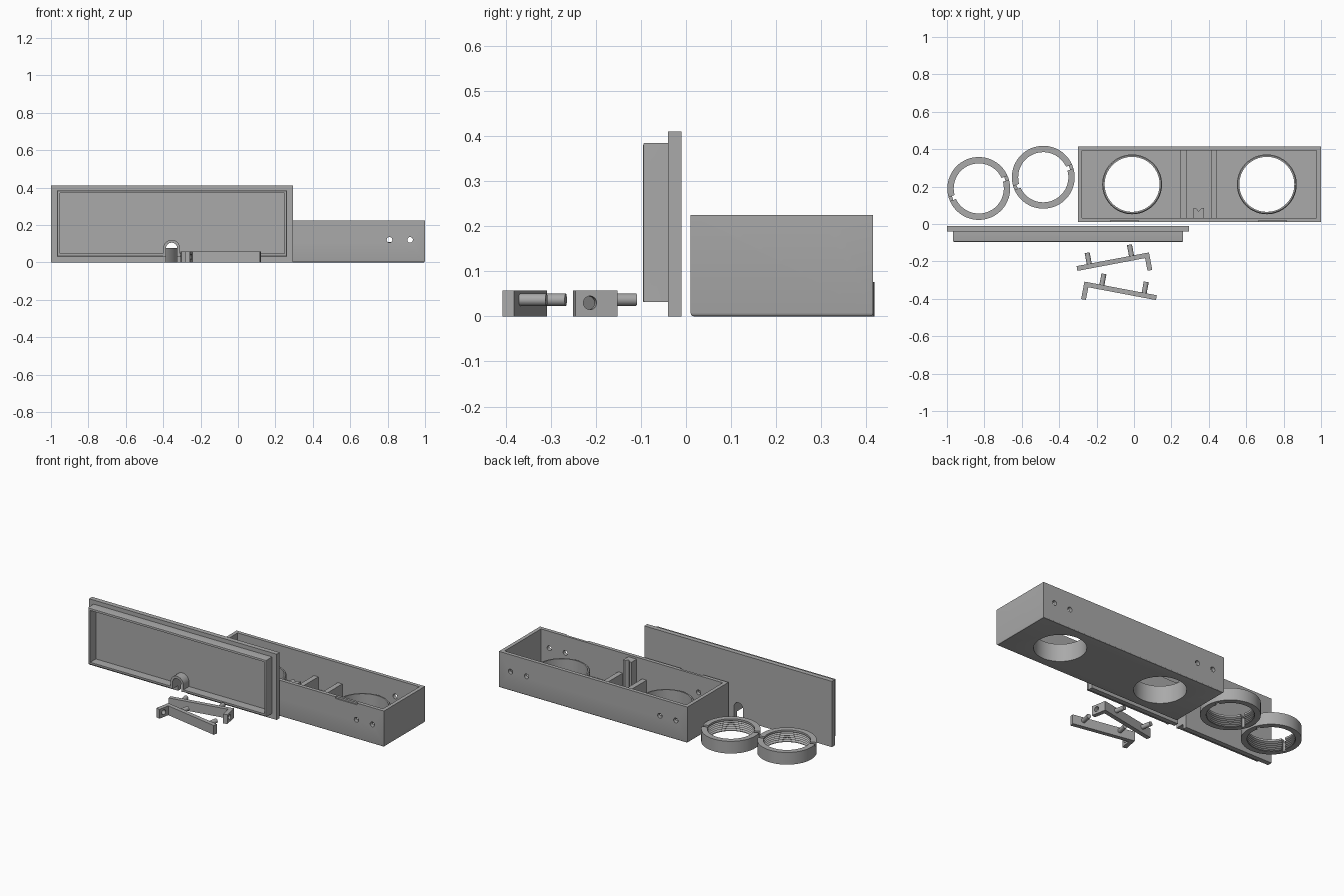
import bpy, bmesh, math
from mathutils import Matrix, Vector

if "Cube" in bpy.data.objects:
    bpy.data.objects.remove(bpy.data.objects["Cube"])

grey = bpy.data.materials.new("mid_grey")
grey.diffuse_color = (0.40, 0.40, 0.40, 1)
grey.use_nodes = True
grey.node_tree.nodes["Principled BSDF"].inputs["Base Color"].default_value = grey.diffuse_color


def add(name, bm):
    bmesh.ops.recalc_face_normals(bm, faces=bm.faces)
    me = bpy.data.meshes.new(name)
    bm.to_mesh(me)
    bm.free()
    ob = bpy.data.objects.new(name, me)
    bpy.context.collection.objects.link(ob)
    me.materials.append(grey)
    return ob


def box(name, x, y, z):
    bm = bmesh.new()
    bmesh.ops.create_cube(bm, size=1)
    for v in bm.verts:
        v.co = [a + (b - a) * (c + 0.5) for (a, b), c in zip((x, y, z), v.co)]
    return add(name, bm)


def rod(name, centre, axis, r, length, n=32):
    bm = bmesh.new()
    bmesh.ops.create_cone(bm, cap_ends=True, segments=n, radius1=r, radius2=r, depth=length)
    rot = Vector((0, 0, 1)).rotation_difference(Vector(axis)).to_matrix().to_4x4()
    bm.transform(Matrix.Translation(centre) @ rot)
    return add(name, bm)


def lathe(name, centre, profile, n=64):
    """Closed (radius, height) profile swept around z."""
    bm = bmesh.new()
    rows = [[bm.verts.new((centre[0] + r * math.cos(2 * math.pi * i / n),
                           centre[1] + r * math.sin(2 * math.pi * i / n), z))
             for r, z in profile] for i in range(n)]
    m = len(profile)
    for i in range(n):
        a, b = rows[i], rows[(i + 1) % n]
        for j in range(m):
            k = (j + 1) % m
            bm.faces.new((a[j], b[j], b[k], a[k]))
    return add(name, bm)


def prism(name, pts, z0, z1):
    """Extrude an xy outline from z0 to z1."""
    bm = bmesh.new()
    face = bm.faces.new([bm.verts.new((x, y, z0)) for x, y in pts])
    ext = bmesh.ops.extrude_face_region(bm, geom=[face])
    for v in ext["geom"]:
        if isinstance(v, bmesh.types.BMVert):
            v.co.z = z1
    return add(name, bm)


def apply(ob):
    bpy.context.view_layer.update()
    me = bpy.data.meshes.new_from_object(ob.evaluated_get(bpy.context.evaluated_depsgraph_get()))
    ob.modifiers.clear()
    ob.data = me


def combine(ob, others, op="DIFFERENCE"):
    for o in others:
        mod = ob.modifiers.new("bool", "BOOLEAN")
        mod.operation, mod.solver, mod.object = op, "EXACT", o
        apply(ob)
        bpy.data.objects.remove(o)
    return ob


def bevel(ob, width, test):
    bm = bmesh.new()
    bm.from_mesh(ob.data)
    edges = [e for e in bm.edges if all(test(v.co) for v in e.verts)]
    bmesh.ops.bevel(bm, geom=edges, offset=width, segments=3, profile=0.5, affect="EDGES")
    bm.to_mesh(ob.data)
    bm.free()


def smooth(ob):
    bpy.ops.object.select_all(action="DESELECT")
    ob.select_set(True)
    bpy.context.view_layer.objects.active = ob
    bpy.ops.object.shade_smooth_by_angle(angle=math.radians(30))


# Open housing with two round openings, screw holes and pry notches
housing = box("housing", (-0.30, 1.0), (0.01, 0.415), (0, 0.225))
bevel(housing, 0.008, lambda c: c.z < 0.01)
cuts = [box("cut", (-0.277, 0.977), (0.033, 0.392), (0.022, 0.3))]
for x in (-0.01, 0.71):
    cuts.append(rod("cut", (x, 0.212, 0), (0, 0, 1), 0.147, 0.2, 64))
for x in (-0.22, -0.11, 0.81, 0.92):
    cuts.append(rod("cut", (x, 0.2, 0.12), (0, 1, 0), 0.015, 1))
for y in (0.095, 0.325):
    cuts.append(rod("cut", (0.35, y, 0.203), (1, 0, 0), 0.015, 2))
for x in (-0.05, 0.74):
    cuts.append(box("cut", (x - 0.075, x + 0.075), (0, 0.018), (0.214, 0.3)))
combine(housing, cuts)
smooth(housing)

# Threaded collars around the openings
for i, x in enumerate((-0.01, 0.71)):
    prof = [(0.147, 0.02), (0.158, 0.02), (0.158, 0.045)]
    for k in range(5):
        prof += [(0.153, 0.05 + 0.012 * k), (0.16, 0.056 + 0.012 * k)]
    prof += [(0.155, 0.11), (0.147, 0.11)]
    smooth(lathe(f"opening_collar_{i + 1}", (x, 0.212), prof))

# Inner ribs and the notched cable post
for i, x in enumerate((0.249, 0.414)):
    box(f"rib_{i + 1}", (x, x + 0.031), (0.03, 0.395), (0.02, 0.1))
prism("cable_post", [(0.317, 0.03), (0.375, 0.03), (0.375, 0.085), (0.362, 0.085),
                     (0.346, 0.068), (0.33, 0.085), (0.317, 0.085)], 0.02, 0.213)

# Upright lid: panel, hollow rim, arched cable collar
lid = box("lid", (-1, 0.295), (-0.04, -0.01), (0, 0.41))
rim = box("rim", (-0.968, 0.263), (-0.095, -0.03), (0.032, 0.385))
bevel(rim, 0.005, lambda c: c.y < -0.09)
combine(rim, [box("cut", (-0.953, 0.248), (-0.2, -0.04), (0.047, 0.37))])
cable_x, arch_z = -0.355, 0.075
collar = [rod("arch", (cable_x, -0.0625, arch_z), (0, 1, 0), 0.045, 0.065, 48),
          box("legs", (cable_x - 0.045, cable_x + 0.045), (-0.095, -0.03), (0.032, arch_z))]
combine(lid, [rim] + collar, "UNION")
cuts = [rod("cut", (cable_x, 0, arch_z), (0, 1, 0), 0.03, 0.4, 48),
        box("cut", (cable_x - 0.03, cable_x + 0.03), (-0.2, 0.2), (-0.1, arch_z))]
for z in (0.095, 0.325):
    cuts.append(rod("cut", (-0.35, -0.061, z), (1, 0, 0), 0.015, 2))
combine(lid, cuts)
smooth(lid)

# Threaded lock rings with two spanner slots
for i, c in enumerate(((-0.83, 0.19), (-0.485, 0.25))):
    prof = [(0.134, 0), (0.168, 0), (0.168, 0.076), (0.134, 0.076), (0.134, 0.064)]
    for k in range(5):
        prof += [(0.145, 0.058 - 0.012 * k), (0.134, 0.052 - 0.012 * k)]
    ring = lathe(f"lock_ring_{i + 1}", c, prof)
    cuts = []
    for a in (20, 200):
        for r0, r1, z0 in ((0.12, 0.2, 0.058), (0.12, 0.149, -0.1)):
            o = box("cut", (r0, r1), (-0.011, 0.011), (z0, 0.2))
            o.data.transform(Matrix.Translation((*c, 0)) @ Matrix.Rotation(math.radians(a), 4, "Z"))
            cuts.append(o)
    combine(ring, cuts)
    smooth(ring)

# Two mirrored latch levers with pegs and a drilled hook
for i, (cx, cy, s) in enumerate(((0.08, -0.152, 1), (-0.265, -0.308, -1))):
    h = 0.058
    outline = [(0, 0), (-0.394, 0), (-0.394, -0.026), (-0.026, -0.026), (-0.026, -0.095), (0, -0.095)]
    lever = prism(f"latch_lever_{i + 1}", outline, 0, h)
    pegs = [rod("peg", (-d, 0.02, 0.037), (0, 1, 0), 0.0135, 0.08) for d in (0.095, 0.325)]
    combine(lever, pegs, "UNION")
    combine(lever, [rod("cut", (0, -0.062, 0.03), (1, 0, 0), 0.015, 0.1)])
    place = (Matrix.Translation((cx, cy, 0)) @ Matrix.Diagonal((s, 1, 1, 1))
             @ Matrix.Rotation(math.radians(10.7), 4, "Z"))
    lever.data.transform(place)
    if s < 0:
        lever.data.flip_normals()
    smooth(lever)
